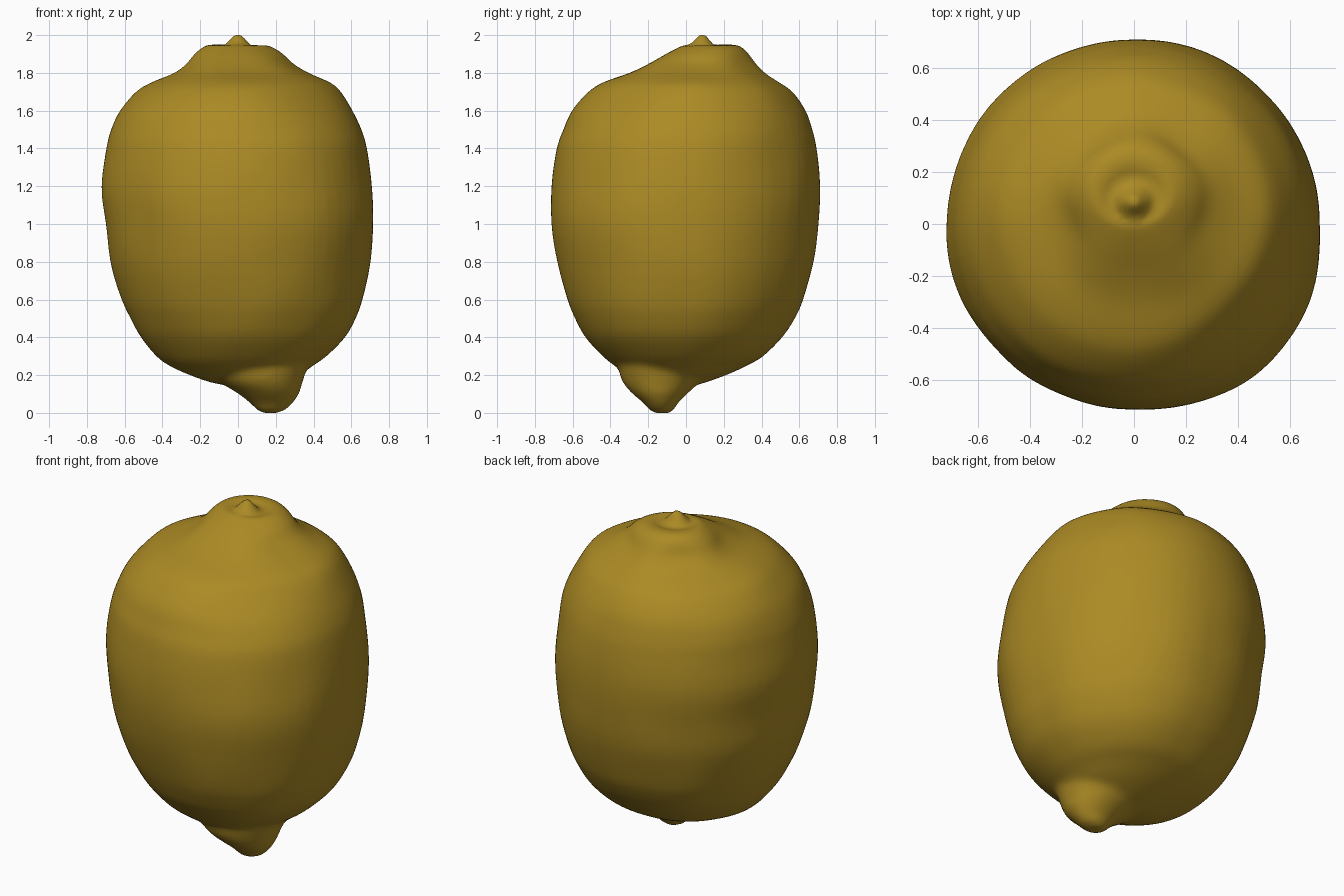
import bpy, bmesh, math
from mathutils import Vector, noise

cube = bpy.data.objects.get("Cube")
if cube:
    bpy.data.objects.remove(cube, do_unlink=True)

SEGMENTS = 64
STEPS = 3

# Rings from bottom to top: height, x min, x max, y min, y max
BODY = [
    (.14, -.04, .15, -.14, .03), (.16, -.14, .24, -.22, .10),
    (.20, -.25, .33, -.31, .21), (.25, -.36, .40, -.38, .32),
    (.30, -.43, .47, -.44, .41), (.40, -.515, .57, -.53, .51),
    (.50, -.57, .625, -.585, .575), (.60, -.615, .66, -.625, .62),
    (.80, -.675, .70, -.68, .675), (1.0, -.70, .718, -.713, .70),
    (1.2, -.72, .71, -.71, .71), (1.4, -.695, .685, -.685, .69),
    (1.5, -.67, .655, -.65, .67), (1.6, -.625, .605, -.605, .635),
    (1.7, -.54, .545, -.515, .565), (1.75, -.455, .49, -.435, .49),
    (1.8, -.34, .38, -.30, .41), (1.85, -.27, .29, -.20, .36),
    (1.9, -.23, .24, -.11, .33), (1.94, -.18, .18, -.03, .29),
    (1.95, -.13, .13, .00, .23), (1.932, -.10, .10, .00, .18),
    (1.942, -.075, .075, .015, .155), (1.97, -.05, .05, .04, .13),
    (2.006, -.02, .02, .065, .105),
]
TIP = [
    (.00, .13, .21, -.17, -.09), (.015, .10, .25, -.195, -.065),
    (.05, .065, .29, -.225, -.045), (.10, .00, .325, -.285, .005),
    (.15, -.08, .34, -.33, .06), (.20, -.12, .355, -.35, .10),
    (.25, -.10, .36, -.35, .08), (.35, .00, .30, -.30, .00),
]


def refine(rings):
    """Smooth spline through the ring table."""
    out = []
    for i in range(len(rings) - 1):
        a, b, c, d = (Vector(rings[min(max(k, 0), len(rings) - 1)])
                      for k in range(i - 1, i + 3))
        for s in range(STEPS):
            t = s / STEPS
            out.append(b + (c - a) * t / 2
                       + (a - b * 2.5 + c * 2 - d / 2) * t * t
                       + (b * 3 - a - c * 3 + d) * t ** 3 / 2)
    return out + [Vector(rings[-1])]


def lopsided(a, z):
    """Fuller belly above the tip, with a flatter shoulder on the same side."""
    belly = min(1, max(0, (1.6 - z) / .5)) * min(1, max(0, (z - .1) / .15))
    shoulder = math.exp(-((z - 1.72) / .1) ** 2)
    lean = max(0, -math.sin(2 * a) * math.cos(a + math.pi / 4))
    return 1 + (.04 * belly - .045 * shoulder) * lean


def lumpy(p):
    """Gentle unevenness of the peel, with soft folds round the stem collar."""
    centre = Vector((0, 0, 1))
    amount = .006 * noise.noise(p * 3.5)
    collar = math.exp(-((p.z - 1.84) / .06) ** 2)
    angle = math.atan2(p.y - .08, p.x)
    outward = Vector((math.cos(angle), math.sin(angle), 0))
    return p + (p - centre).normalized() * amount + outward * collar * .01 * math.sin(5 * angle)


def loft(bm, rings):
    loops = []
    for z, x0, x1, y0, y1 in refine(rings):
        loop = []
        for i in range(SEGMENTS):
            a = math.tau * i / SEGMENTS
            r = lopsided(a, z) / 2
            p = Vector(((x0 + x1) / 2 + (x1 - x0) * r * math.cos(a),
                        (y0 + y1) / 2 + (y1 - y0) * r * math.sin(a), z))
            loop.append(bm.verts.new(lumpy(p)))
        loops.append(loop)
    for low, high in zip(loops, loops[1:]):
        for i in range(SEGMENTS):
            j = (i + 1) % SEGMENTS
            bm.faces.new((low[i], low[j], high[j], high[i]))
    bm.faces.new(loops[0][::-1])
    bm.faces.new(loops[-1])


# Peel colour
peel = bpy.data.materials.new("lemon yellow")
peel.use_nodes = True
colour = (.41, .255, .018, 1)
peel.diffuse_color = colour
shader = peel.node_tree.nodes["Principled BSDF"]
shader.inputs["Base Color"].default_value = colour
shader.inputs["Roughness"].default_value = .6

# Fruit body and off-centre bottom tip in one mesh
bm = bmesh.new()
loft(bm, BODY)
loft(bm, TIP)
mesh = bpy.data.meshes.new("lemon")
bm.to_mesh(mesh)
bm.free()
mesh.materials.append(peel)
lemon = bpy.data.objects.new("lemon", mesh)
bpy.context.collection.objects.link(lemon)
mesh.shade_smooth()

# Fuse the tip into the body and soften the join
fuse = lemon.modifiers.new("fuse", "REMESH")
fuse.mode = "VOXEL"
fuse.voxel_size = .018
fuse.use_smooth_shade = True
soften = lemon.modifiers.new("soften", "SMOOTH")
soften.factor = .5
soften.iterations = 8
